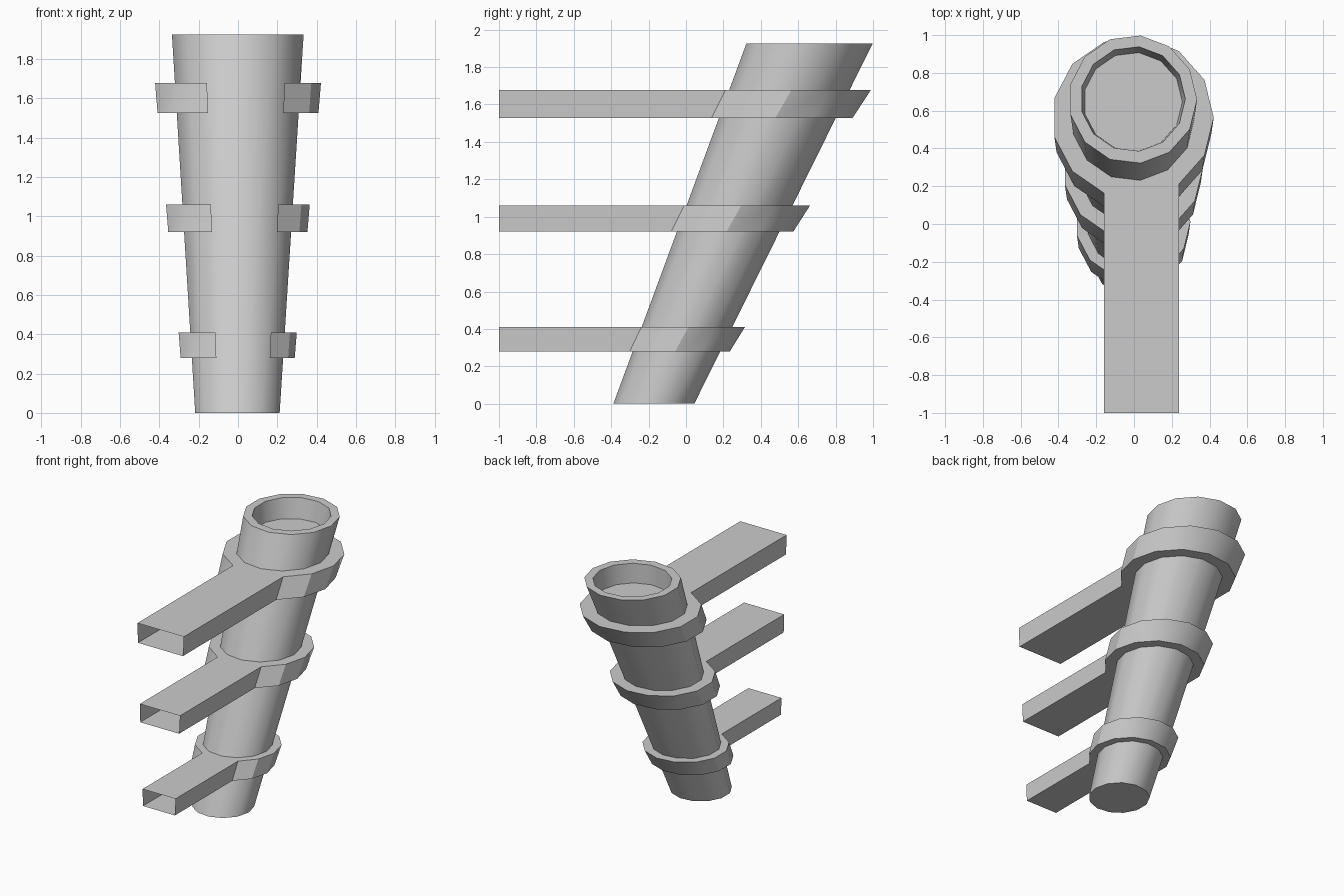
import bpy, bmesh, math

if "Cube" in bpy.data.objects:
    bpy.data.objects.remove(bpy.data.objects["Cube"])

N = 13          # sides of the tube
CX = -0.006     # small offset that centres the odd-sided outline
H = 1.925       # height


def radius(z):
    return 0.218 + 0.122 * z / H


def centre(z):
    return -0.172 + 0.832 * z / H


def ring(bm, cy, r, z):
    return [bm.verts.new((CX + r * math.cos(2 * math.pi * k / N),
                          cy + r * math.sin(2 * math.pi * k / N), z))
            for k in range(N)]


def bridge(bm, a, b, skip=()):
    for k in range(N):
        if k not in skip:
            j = (k + 1) % N
            bm.faces.new((a[k], a[j], b[j], b[k]))


def finish(bm, name):
    bmesh.ops.recalc_face_normals(bm, faces=bm.faces)
    mesh = bpy.data.meshes.new(name)
    bm.to_mesh(mesh)
    bm.free()
    ob = bpy.data.objects.new(name, mesh)
    bpy.context.collection.objects.link(ob)
    bpy.ops.object.select_all(action='DESELECT')
    ob.select_set(True)
    bpy.context.view_layer.objects.active = ob
    bpy.ops.object.shade_smooth_by_angle(angle=math.radians(30))


# Leaning tapered tube with a recessed top
bm = bmesh.new()
rings = [ring(bm, centre(0), radius(0), 0),
         ring(bm, centre(H), radius(H), H),
         ring(bm, centre(H) + 0.002, 0.278, H),
         ring(bm, 0.647, 0.262, H - 0.15)]
for a, b in zip(rings, rings[1:]):
    bridge(bm, a, b)
bm.faces.new(rings[0])
bm.faces.new(rings[-1])
finish(bm, "leaning_tube")


# Collar around the tube, two of its faces drawn out into a hollow, open arm
def bracket(name, z0, z1, scale):
    bm = bmesh.new()
    mid = centre((z0 + z1) / 2)
    inner, outer, ends = [], [], []
    for z in (z0, z1):
        cy = mid + (centre(z) - mid) * scale
        inner.append(ring(bm, centre(z), radius(z), z))
        outer.append(ring(bm, cy, radius(z) * scale, z))
        bridge(bm, inner[-1], outer[-1])
        # floor or roof of the arm
        root = outer[-1][9:12]
        tip = [bm.verts.new((v.co.x, -1, z)) for v in root]
        for i in range(2):
            bm.faces.new((root[i], root[i + 1], tip[i + 1], tip[i]))
        ends.append((root, tip))
    bridge(bm, outer[0], outer[1], skip=(9, 10))
    # side walls of the arm
    (r0, t0), (r1, t1) = ends
    for i in (0, 2):
        bm.faces.new((r0[i], t0[i], t1[i], r1[i]))
    finish(bm, name)


bracket("lower_bracket", 0.28, 0.41, 1.25)
bracket("middle_bracket", 0.92, 1.06, 1.30)
bracket("upper_bracket", 1.527, 1.678, 1.32)
